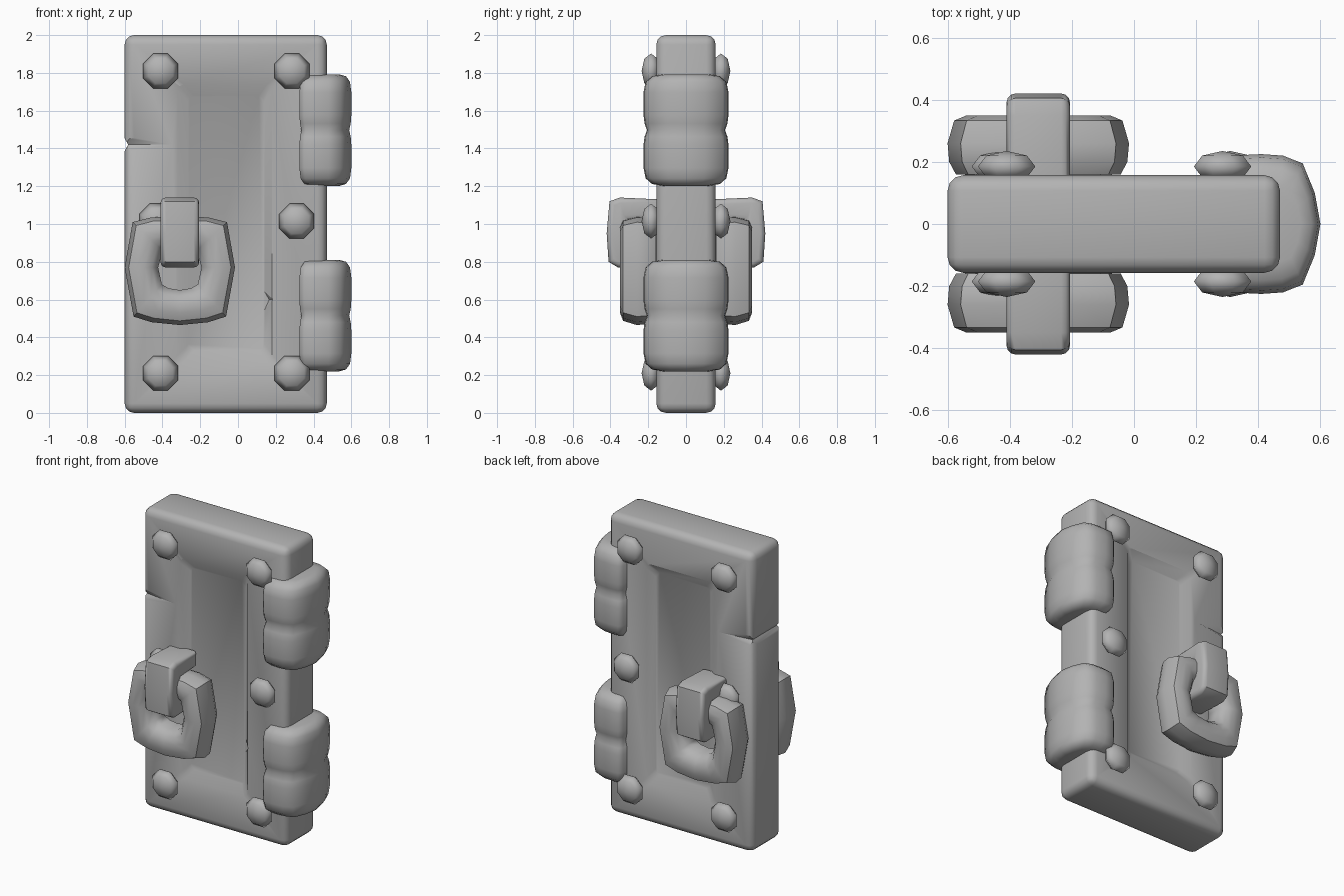
import bpy, bmesh
from math import pi, radians
from mathutils import Matrix, Vector

if "Cube" in bpy.data.objects:
    bpy.data.objects.remove(bpy.data.objects["Cube"])

GREY = (0.45, 0.45, 0.45, 1)
mat = bpy.data.materials.new("stone grey")
mat.use_nodes = True
mat.diffuse_color = GREY
mat.node_tree.nodes["Principled BSDF"].inputs["Base Color"].default_value = GREY


def finish(name, bm, angle=40):
    bmesh.ops.recalc_face_normals(bm, faces=bm.faces)
    mesh = bpy.data.meshes.new(name)
    bm.to_mesh(mesh)
    bm.free()
    mesh.materials.append(mat)
    ob = bpy.data.objects.new(name, mesh)
    bpy.context.collection.objects.link(ob)
    smooth(ob, angle)
    return ob


def smooth(ob, angle):
    bpy.ops.object.select_all(action='DESELECT')
    ob.select_set(True)
    bpy.context.view_layer.objects.active = ob
    bpy.ops.object.shade_smooth_by_angle(angle=radians(angle))


def hull(points):
    bm = bmesh.new()
    for p in points:
        bm.verts.new(p)
    bmesh.ops.convex_hull(bm, input=bm.verts)
    bmesh.ops.dissolve_limit(bm, angle_limit=0.01, verts=bm.verts, edges=bm.edges)
    return bm


def loft(sections, closed=False):
    """Skin a list of equal-length point loops."""
    bm = bmesh.new()
    rows = [[bm.verts.new(p) for p in s] for s in sections]
    n = len(rows[0])
    pairs = list(zip(rows, rows[1:])) + ([(rows[-1], rows[0])] if closed else [])
    for a, b in pairs:
        for i in range(n):
            j = (i + 1) % n
            bm.faces.new((a[i], a[j], b[j], b[i]))
    if not closed:
        bm.faces.new(rows[0])
        bm.faces.new(rows[-1])
    bmesh.ops.recalc_face_normals(bm, faces=bm.faces)
    return bm


def cut(ob, bm):
    cutter = finish("cutter", bm)
    cutter.hide_render = True
    mod = ob.modifiers.new("cut", 'BOOLEAN')
    mod.operation, mod.solver, mod.object = 'DIFFERENCE', 'EXACT', cutter
    bpy.context.view_layer.objects.active = ob
    bpy.ops.object.modifier_apply(modifier=mod.name)
    bpy.data.objects.remove(cutter)


# Door slab with rounded edges
T = 0.157
bm = bmesh.new()
bmesh.ops.create_cube(bm, size=1, matrix=Matrix.Translation((-0.065, 0, 1))
                      @ Matrix.Diagonal((1.07, 2 * T, 2, 1)))
bmesh.ops.bevel(bm, geom=bm.edges[:], offset=0.05, segments=3, profile=0.5,
                affect='EDGES')
door = finish("door_slab", bm)


def rect(x0, x1, z0, z1, y):
    return [(x0, y, z0), (x1, y, z0), (x1, y, z1), (x0, y, z1)]


# Sunken panel and edge crack on both faces
for s in (-1, 1):
    bm = hull(rect(-0.325, 0.185, 0.265, 1.745, s * (T + 0.004))
              + rect(-0.265, 0.14, 0.33, 1.68, s * (T - 0.04)))
    slanted = [e for e in bm.edges if abs(e.verts[0].co.y - e.verts[1].co.y) > 0.02]
    bmesh.ops.bevel(bm, geom=slanted, offset=0.025, segments=2, profile=0.5,
                    affect='EDGES')
    cut(door, bm)
    y = s * (T + 0.003)
    cut(door, hull([(-0.63, y, 1.37), (-0.63, y, 1.475), (-0.325, y, 1.42),
                    (-0.63, s * 0.122, 1.42)]))
cut(door, hull([(-0.62, y, z) for y in (-0.2, 0.2) for z in (1.35, 1.49)]
               + [(-0.582, y, 1.42) for y in (-0.2, 0.2)]))

# Small chip on the front panel rim
cut(door, hull([(0.13, -0.118, 0.66), (0.13, -0.118, 0.52), (0.165, -0.118, 0.6),
                (0.14, -0.2, 0.67), (0.14, -0.2, 0.52), (0.205, -0.2, 0.6)]))
smooth(door, 40)

# Round studs on both faces
for s, side in ((-1, "front"), (1, "back")):
    for x, z in ((-0.41, 1.81), (0.285, 1.81), (-0.43, 1.015), (0.31, 1.015),
                 (-0.41, 0.21), (0.285, 0.21)):
        bm = bmesh.new()
        bmesh.ops.create_uvsphere(
            bm, u_segments=8, v_segments=4, radius=1,
            matrix=Matrix.Translation((x, s * 0.185, z)) @ Matrix.Rotation(pi / 2, 4, 'X')
            @ Matrix.Diagonal((0.1, 0.1, 0.05, 1)) @ Matrix.Rotation(pi / 8, 4, 'Z'))
        finish(side + "_stud", bm, 80)

# Hinges: two bulging knuckles each
half = [(0.6, 0), (0.582, 0.1), (0.543, 0.195), (0.48, 0.22), (0.41, 0.225), (0.35, 0.222), (0.325, 0.2)]
outline = half + [(x, -y) for x, y in half[:0:-1]]
for z, place in ((1.497, "upper"), (0.515, "lower")):
    levels = [(-0.295, 0.55), (-0.285, 0.8), (-0.255, 0.95), (-0.2, 1),
              (-0.08, 1), (-0.035, 0.975), (0, 0.92)]
    levels += [(-h, k) for h, k in levels[-2::-1]]
    bm = loft([[(0.46 + (x - 0.46) * k, y * k, z + h) for x, y in outline]
               for h, k in levels])
    finish(place + "_hinge", bm, 50)

# Hanging ring and its staple on both faces
CX = -0.308
ring_out = [(0, 0.465), (0.15, 0.48), (0.245, 0.51), (0.292, 0.77), (0.25, 1.01),
            (0.15, 1.035), (0, 1.04)]
ring_in = [(0, 0.65), (0.06, 0.66), (0.095, 0.68), (0.115, 0.77), (0.09, 0.86),
           (0.06, 0.875), (0, 0.88)]
section = [(0, 0.2), (0, 0.29), (0.18, 0.335), (0.4, 0.35), (0.65, 0.35),
           (0.88, 0.333), (1, 0.26), (0.97, 0.2), (0.85, 0.16), (0.3, 0.155)]


def both(pts):
    return pts + [(-x, z) for x, z in pts[-2:0:-1]]


staple = [(0.13, 1.13), (0.35, 1.14), (0.405, 1.12), (0.42, 0.95), (0.41, 0.8),
          (0.36, 0.77), (0.13, 0.78), (0.13, 0.87), (0.29, 0.88), (0.3, 1.02), (0.13, 1.03)]
for s, side in ((-1, "front"), (1, "back")):
    loops = []
    for (ox, oz), (ix, iz) in zip(both(ring_out), both(ring_in)):
        o, i = Vector((ox, oz)), Vector((ix, iz))
        loops.append([(CX + p.x, s * y, p.y) for p, y in
                      ((i.lerp(o, t), y) for t, y in section)])
    finish(side + "_ring", loft(loops, closed=True), 50)

    bm = loft([[(CX + x, s * y, z) for y, z in staple] for x in (-0.102, 0.102)])
    rims = [e for e in bm.edges if abs(e.verts[0].co.x - e.verts[1].co.x) < 0.01]
    bmesh.ops.bevel(bm, geom=rims, offset=0.028, segments=3, profile=0.5, affect='EDGES')
    finish(side + "_staple", bm, 50)
